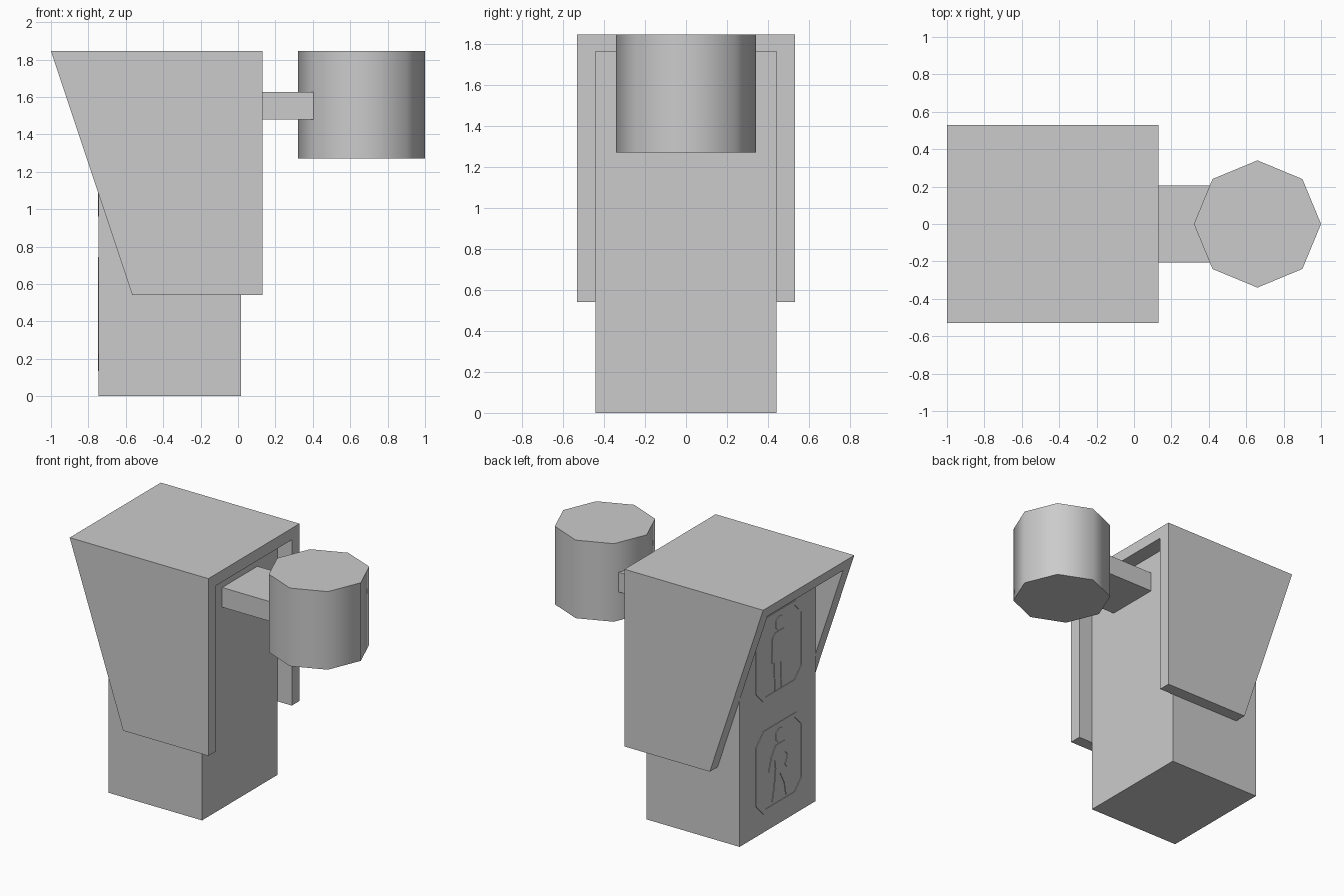
import bpy, bmesh, math

if "Cube" in bpy.data.objects:
    bpy.data.objects.remove(bpy.data.objects["Cube"])

FACE_X = -0.745      # front face of the signal body
RAISE = 0.004        # relief of the pictogram plates
CENTRE_Y = -0.025    # horizontal centre of the pictograms


def finish(name, bm):
    bmesh.ops.recalc_face_normals(bm, faces=bm.faces)
    mesh = bpy.data.meshes.new(name)
    bm.to_mesh(mesh)
    bm.free()
    obj = bpy.data.objects.new(name, mesh)
    bpy.context.collection.objects.link(obj)
    return obj


def loft(name, loops, closed=False):
    """Join equal-length point loops with quads; cap the ends unless closed."""
    bm = bmesh.new()
    rings = [[bm.verts.new(p) for p in loop] for loop in loops]
    n = len(rings[0])
    pairs = list(zip(rings, rings[1:]))
    if closed:
        pairs.append((rings[-1], rings[0]))
    else:
        bm.faces.new(rings[0])
        bm.faces.new(rings[-1])
    for a, b in pairs:
        for i in range(n):
            j = (i + 1) % n
            bm.faces.new((a[i], a[j], b[j], b[i]))
    return finish(name, bm)


def box(name, x0, x1, half_y, z0, z1):
    prof = [(-half_y, z0), (half_y, z0), (half_y, z1), (-half_y, z1)]
    return loft(name, [[(x, y, z) for y, z in prof] for x in (x0, x1)])


def on_face(points, zc, x):
    return [(x, CENTRE_Y - u, zc + v) for u, v in points]


def plate(name, points, zc):
    return loft(name, [on_face(points, zc, x) for x in (FACE_X - RAISE, FACE_X + 0.01)])


def chamfered(w, h, c):
    return [(w, h - c), (w - c, h), (c - w, h), (-w, h - c),
            (-w, c - h), (c - w, -h), (w - c, -h), (w, c - h)]


# Signal body and mounting arm
box("signal_body", FACE_X, 0.015, 0.44, 0, 1.76)
box("mounting_arm", 0.01, 0.45, 0.205, 1.48, 1.625)

# Hood: upside-down U section with a slanted front
half = [(0.53, 0.54), (0.53, 1.845)]
inner = [(0.44, 1.76), (0.44, 0.54)]
section = half + [(-y, z) for y, z in reversed(half)] + [(-y, z) for y, z in reversed(inner)] + inner
loft("hood", [[(-1 + (1.845 - z) / 3, y, z) for y, z in section],
              [(0.13, y, z) for y, z in section]])

# Eight-sided pole section
ring = [(0.66 + 0.34 * math.cos(i * math.pi / 4), 0.34 * math.sin(i * math.pi / 4)) for i in range(8)]
pole = loft("pole", [[(x, y, z) for x, y in ring] for z in (1.27, 1.845)])
bpy.context.view_layer.objects.active = pole
pole.select_set(True)
bpy.ops.object.shade_smooth_by_angle(angle=math.radians(50))

# Pictogram outlines, measured from each panel centre
stand_half = [(0.05, 0.155), (0.085, 0.13), (0.095, -0.06), (0.065, -0.06), (0.06, -0.27), (0.015, -0.27), (0.01, -0.08)]
standing = stand_half + [(-u, v) for u, v in reversed(stand_half)]
walking = [(-0.05, 0.15), (0.05, 0.15), (0.14, 0.04), (0.08, -0.06), (0.06, -0.03), (0.09, 0.03),
           (0.055, 0.07), (0.05, -0.05), (0.09, -0.14), (0.12, -0.25), (0.07, -0.26), (0.05, -0.16),
           (0.0, -0.07), (-0.02, -0.16), (-0.04, -0.26), (-0.09, -0.25), (-0.065, -0.14),
           (-0.05, -0.02), (-0.06, 0.05), (-0.09, -0.03), (-0.13, -0.02), (-0.1, 0.08)]
head = [(0.055 * math.cos(i * math.pi / 3.5), 0.21 + 0.055 * math.sin(i * math.pi / 3.5)) for i in range(7)]

# Framed pictograms on the front face
for name, figure, zc in (("standing", standing, 1.265), ("walking", walking, 0.44)):
    outer, inside = chamfered(0.28, 0.305, 0.09), chamfered(0.25, 0.275, 0.08)
    top, base = FACE_X - RAISE, FACE_X + 0.01
    loft(name + "_frame", [on_face(outer, zc, base), on_face(outer, zc, top),
                           on_face(inside, zc, top), on_face(inside, zc, base)], closed=True)
    plate(name + "_figure", figure, zc)
    plate(name + "_head", head, zc)
